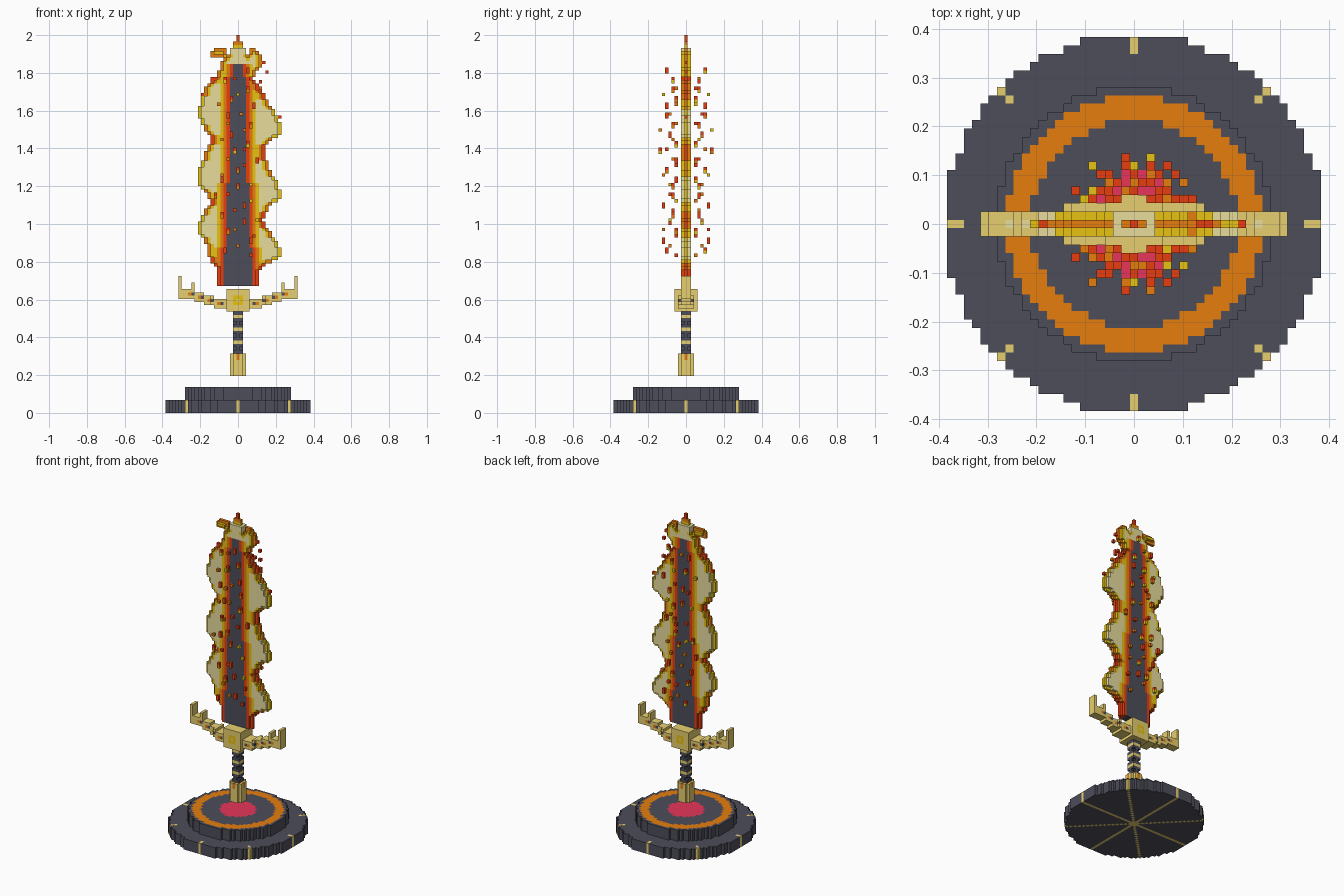
import bpy, bmesh, math, random

if "Cube" in bpy.data.objects:
    bpy.data.objects.remove(bpy.data.objects["Cube"])

random.seed(4)
V = 2 / 117.5          # edge length of one cube
LIFT = 11.5            # the sword hovers this many cubes above the ground

COLOURS = {
    "dark": (0.075, 0.075, 0.105), "gold": (1.0, 0.78, 0.2), "cream": (1.0, 0.9, 0.42),
    "yellow": (1.0, 0.68, 0.008), "orange": (1.0, 0.26, 0.006), "red": (1.0, 0.06, 0.006),
    "pink": (1.0, 0.045, 0.13)}
MATS = {}
for name, c in COLOURS.items():
    MATS[name] = bpy.data.materials.new(name)
    MATS[name].diffuse_color = (*c, 1)


def voxels(name, cells, lift=0.0):
    """Mesh the visible skin of a {(x, y, z): colour} set of cubes."""
    used = sorted(set(cells.values()))
    bm = bmesh.new()
    verts = {}

    def corner(p):
        if p not in verts:
            verts[p] = bm.verts.new(((p[0] - .5) * V, (p[1] - .5) * V, (p[2] + lift) * V))
        return verts[p]

    for cell, colour in cells.items():
        for a in range(3):
            b, c = (a + 1) % 3, (a + 2) % 3
            for s in (0, 1):
                n = list(cell)
                n[a] += 1 if s else -1
                if tuple(n) in cells:
                    continue
                quad = []
                for u, w in ((0, 0), (1, 0), (1, 1), (0, 1)):
                    p = list(cell)
                    p[a] += s
                    p[b] += u
                    p[c] += w
                    quad.append(corner(tuple(p)))
                f = bm.faces.new(quad if s else quad[::-1])
                f.material_index = used.index(colour)
    me = bpy.data.meshes.new(name)
    bm.to_mesh(me)
    bm.free()
    for u in used:
        me.materials.append(MATS[u])
    ob = bpy.data.objects.new(name, me)
    bpy.context.collection.objects.link(ob)


def box(cells, xs, ys, zs, colour):
    for x in range(xs[0], xs[1] + 1):
        for y in range(ys[0], ys[1] + 1):
            for z in range(zs[0], zs[1] + 1):
                cells[x, y, z] = colour


def disc(r2, z0, z1, rule):
    r = int(math.sqrt(r2))
    return {(x, y, z): rule(x, y, z) for x in range(-r, r + 1) for y in range(-r, r + 1)
            if x * x + y * y <= r2 for z in range(z0, z1)}


# Pedestal: lower step with eight gold spokes, upper step with painted rings
def lower_rule(x, y, z):
    straight = (x == 0 or y == 0)
    spoke = straight or abs(x) == abs(y)
    rim = max(abs(x), abs(y)) >= (21 if straight else 15)
    return "gold" if spoke and (rim or z == 0) else "dark"


def upper_rule(x, y, z):
    d = x * x + y * y
    if z < 7:
        return "dark"
    return "pink" if d <= 38 else "orange" if 155 <= d <= 240 else "dark"


voxels("lower_step", disc(521, 0, 4, lower_rule))
voxels("upper_step", disc(274, 4, 8, upper_rule))

# Pommel with rounded corners and an orange notch on each side
pommel = {}
box(pommel, (-2, 2), (-1, 1), (0, 6), "gold")
box(pommel, (-1, 1), (-2, 2), (0, 6), "gold")
for x, y in ((0, 2), (0, -2), (2, 0), (-2, 0)):
    box(pommel, (x, x), (y, y), (5, 6), "orange")
voxels("pommel", pommel, LIFT)

# Grip with gold bands
grip = {}
for z in range(7, 20):
    if z in (10, 14, 18):
        box(grip, (-1, 1), (-1, 1), (z, z), "gold")
    else:
        box(grip, (-1, 1), (0, 0), (z, z), "dark")
        box(grip, (0, 0), (-1, 1), (z, z), "dark")
        if z % 4 != 0:
            box(grip, (-1, 1), (-1, 1), (z, z), "dark")
voxels("grip", grip, LIFT)

# Cross guard: block with a gem, stepped arms, upright tips
guard = {}
box(guard, (-3, 3), (-3, 3), (20, 26), "gold")
for y in (-3, 3):
    box(guard, (-1, 1), (y, y), (22, 24), "yellow")
    guard[0, y, 23] = "gold"
for s in (-1, 1):
    for n in range(4, 19):
        z = 21 + (n > 7) + (n > 10) + (n > 13)
        t = 2 if n <= 8 else 1
        box(guard, (s * n, s * n), (-t, t), (z, z + 2), "gold")
        if n % 3 != 1 and n < 17:
            for y in (-t, t):
                guard[s * n, y, z + 1] = "dark" if n % 3 == 2 else "orange"
        if n in (10, 13, 15):
            guard[s * n, 0, z + 2] = "cream"
    box(guard, (s * 18, s * 18), (-1, 1), (27, 30), "gold")
    box(guard, (s * 14, s * 14), (-1, 1), (27, 28), "gold")
voxels("cross_guard", guard, LIFT)


# Blade core, narrowing upward
def core(k):
    return 4 if k < 40 else 3 if k < 60 else 2 if k < 93 else 1


blade = {}
for k in range(28, 97):
    box(blade, (-core(k), core(k)), (-1, 1), (k, k), "dark")
voxels("blade", blade, LIFT)

# Flame outlines as (height, half width) points for each side
LEFT = [(28, 6), (33, 6), (35, 8), (42, 10), (44, 11.5), (47, 12), (50, 10), (54, 8),
        (57, 10), (59, 11.5), (63, 12), (66, 11), (70, 9), (73, 8), (76, 9.5), (78, 11),
        (81, 12), (85, 11), (89, 9.5), (92, 7.5), (94, 5.5), (98, 4.5), (99, 8), (100, 8), (101, 7)]
RIGHT = [(28, 6), (32, 6), (34, 8.5), (36, 12.5), (39, 13), (42, 11), (45, 9), (48, 7), (50, 8),
         (53, 10), (55, 13), (58, 12.5), (61, 11), (64, 9), (69, 8), (71, 7.5), (73, 10.5),
         (75, 13), (78, 13), (80, 12), (83, 10), (86, 8), (90, 6), (92, 4.5), (94, 5),
         (96, 7), (100, 6.5), (101, 5)]


def width(points, k):
    for (k0, w0), (k1, w1) in zip(points, points[1:]):
        if k <= k1:
            return round(w0 + (w1 - w0) * (k - k0) / (k1 - k0))


shape = {}
for k in range(28, 102):
    wl, wr = width(LEFT, k), width(RIGHT, k)
    for x in range(-wl, wr + 1):
        if k >= 100 and abs(x) == 3:
            continue                      # gap between crown and side curls
        shape[x, k] = wl if x < 0 else wr

# Depth of each flame cell below the outline, found by peeling layers
depth, left, layer = {}, set(shape), 1
while left:
    edge = {(x, k) for x, k in left if k > 30 and any(
        q not in left for q in ((x + 1, k), (x - 1, k), (x, k + 1), (x, k - 1)))
        or (x - 1, k) not in left or (x + 1, k) not in left}
    if not edge:
        edge = set(left)
    for q in edge:
        depth[q] = layer
    left -= edge
    layer += 1

HEAT = ["red", "orange", "yellow", "cream"]
flame = {}
for (x, k), w in shape.items():
    inside = abs(x) - core(k) if k < 97 else 4
    if inside <= 0:
        continue
    bias = 2 if w >= 11 else 1 if w >= 9 or k > 92 else 0
    heat = min(inside, depth[x, k] + bias, 4)
    t = 0 if depth[x, k] == 1 else 1
    box(flame, (x, x), (-t, t), (k, k), HEAT[heat - 1])

# Crown and spire above the blade point
box(flame, (-2, 2), (-1, 1), (100, 101), "cream")
box(flame, (-1, 1), (0, 0), (102, 102), "yellow")
box(flame, (-1, 1), (0, 0), (103, 103), "orange")
box(flame, (0, 0), (0, 0), (104, 105), "red")
voxels("flames", flame, LIFT)

# Sparks drifting around the blade, mirrored front to back
sparks = {}
for i in range(42):
    k = 37 + round(i * 1.38)
    a = 0.35 + (i * 2.4) % math.pi * 0.78
    r = 4 + (i * 3) % 5
    x, y = round(r * math.cos(a)), max(3, round(r * math.sin(a)))
    for s in (-1, 1):
        sparks[x, s * y, k] = random.choice(("red", "orange", "yellow"))
        if i % 2:
            sparks[x, s * y, k + 1] = "red"
for x, k in ((7, 91), (8, 97), (9, 94), (6, 88), (-11, 87), (13, 80)):
    sparks[x, 0, k] = "red"
voxels("sparks", sparks, LIFT)

for m in bpy.data.materials:
    if m.users and not m.is_grease_pencil:
        m.use_nodes = True
        m.node_tree.nodes["Principled BSDF"].inputs["Base Color"].default_value = m.diffuse_color
